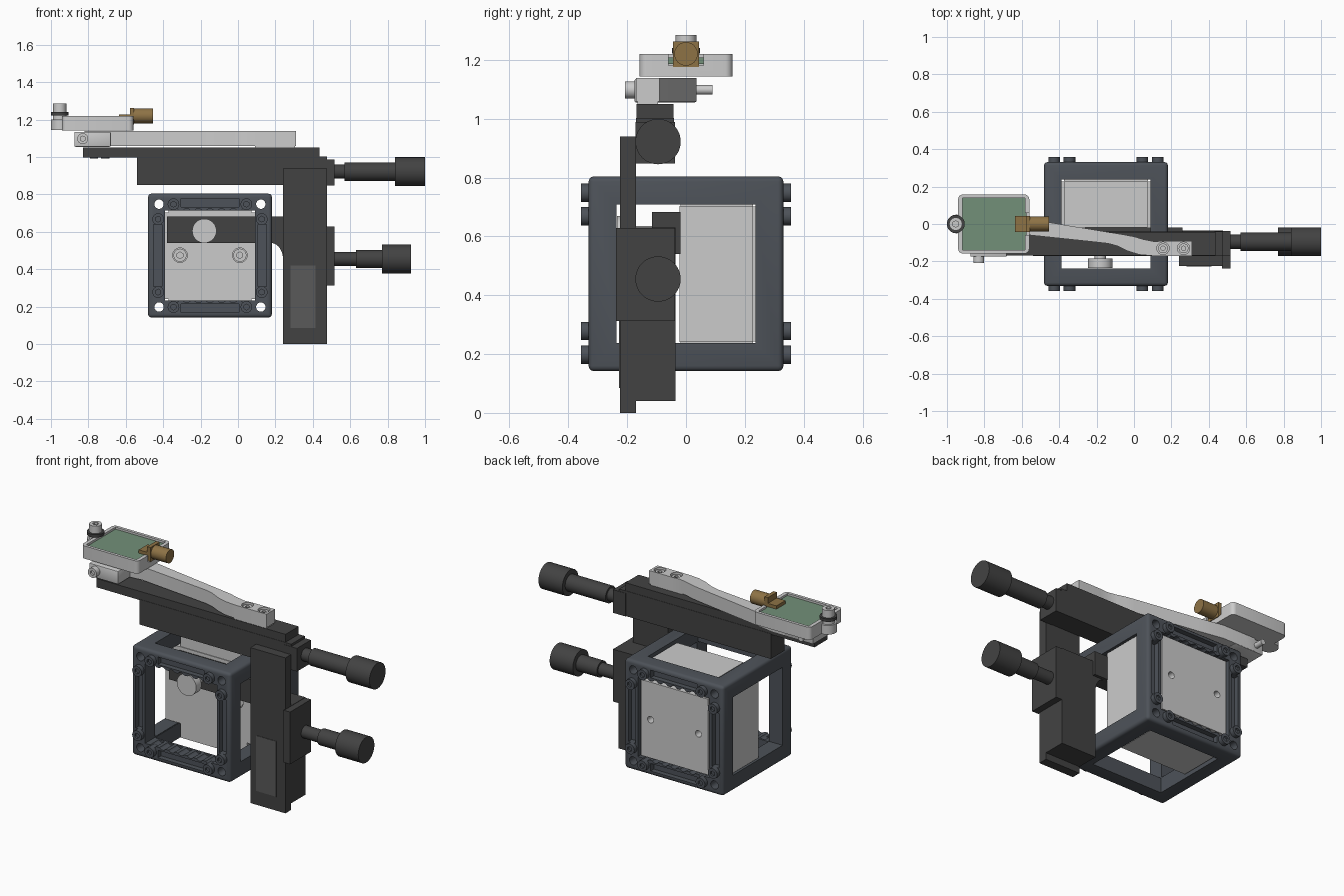
import bpy, bmesh, math
from mathutils import Matrix, Vector

if "Cube" in bpy.data.objects:
    bpy.data.objects.remove(bpy.data.objects["Cube"])


def material(name, rgb):
    m = bpy.data.materials.new(name)
    m.diffuse_color = (*rgb, 1)
    m.use_nodes = True
    m.node_tree.nodes["Principled BSDF"].inputs["Base Color"].default_value = m.diffuse_color
    return m


FRAME = material("slate", (0.075, 0.085, 0.1))
BLACK = material("black_anodised", (0.055, 0.055, 0.055))
GREEN = material("board_green", (0.17, 0.28, 0.19))
BRASS = material("brass", (0.27, 0.17, 0.06))


def finish(name, bm, mat=None):
    bmesh.ops.recalc_face_normals(bm, faces=bm.faces[:])
    me = bpy.data.meshes.new(name)
    bm.to_mesh(me)
    bm.free()
    ob = bpy.data.objects.new(name, me)
    bpy.context.collection.objects.link(ob)
    if mat:
        me.materials.append(mat)
    return ob


def box(name, x, y, z, mat=None, bevel=0, seg=3):
    """Box from (min, max) ranges, optionally with rounded edges."""
    bm = bmesh.new()
    bmesh.ops.create_cube(bm, size=1)
    for v in bm.verts:
        v.co = Vector([(r[0] + r[1]) / 2 + c * (r[1] - r[0]) for c, r in zip(v.co, (x, y, z))])
    if bevel:
        bmesh.ops.bevel(bm, geom=bm.edges[:], offset=bevel, segments=seg, profile=0.5, affect='EDGES')
    return finish(name, bm, mat)


def cyl(name, axis, a, b, center, r, mat=None, n=32):
    """Cylinder from a to b along an axis; center gives the other two coordinates."""
    bm = bmesh.new()
    rot = {'x': Matrix.Rotation(math.pi / 2, 4, 'Y'), 'y': Matrix.Rotation(math.pi / 2, 4, 'X'), 'z': Matrix()}[axis]
    p = list(center)
    p.insert('xyz'.index(axis), (a + b) / 2)
    bmesh.ops.create_cone(bm, cap_ends=True, segments=n, radius1=r, radius2=r, depth=abs(b - a),
                          matrix=Matrix.Translation(p) @ rot)
    return finish(name, bm, mat)


def prism(name, pts, vec, mat=None):
    """Polygon of 3D points extruded along vec."""
    bm = bmesh.new()
    f = bm.faces.new([bm.verts.new(p) for p in pts])
    ext = bmesh.ops.extrude_face_region(bm, geom=[f])
    bmesh.ops.translate(bm, vec=vec, verts=[v for v in ext['geom'] if isinstance(v, bmesh.types.BMVert)])
    return finish(name, bm, mat)


def boolean(ob, others, op='DIFFERENCE'):
    for c in others:
        m = ob.modifiers.new("bool", 'BOOLEAN')
        m.operation, m.solver, m.object = op, 'EXACT', c
        bpy.context.view_layer.objects.active = ob
        bpy.ops.object.modifier_apply(modifier=m.name)
        bpy.data.objects.remove(c)


def socket_screw(name, axis, a, b, center, r, mat=None):
    """Screw head with a hex socket sunk into end b."""
    s = cyl(name, axis, a, b, center, r, mat)
    d = 1 if b > a else -1
    boolean(s, [cyl("socket_cutter", axis, b - d * 0.012, b + d * 0.02, center, r * 0.5, n=6)])
    return s


# Cube cage: rounded block with windows on all six sides
CX, CZ, H = -0.15, 0.473, 0.331
cage = box("cage_frame", (CX - H, CX + H), (-H, H), (CZ - H, CZ + H), FRAME, 0.018)
cutters = []
for axis, w in enumerate((0.236, 0.24, 0.238)):
    rng = [(c - w, c + w) for c in (CX, 0, CZ)]
    rng[axis] = (rng[axis][0] - 0.3, rng[axis][1] + 0.3)
    cutters.append(box("window_cutter", *rng))
for sx in (-1, 1):
    for sz in (-1, 1):
        cutters.append(cyl("rod_hole_cutter", 'y', -0.5, 0.5, (CX + sx * 0.272, CZ + sz * 0.275), 0.025))
for sy in (-1, 1):
    y = (sy * 0.33 - 0.03, sy * 0.33 + 0.03)
    for s in (-1, 1):  # long slots on front and back
        cutters.append(box("slot_cutter", (CX - 0.155, CX + 0.155), y, (CZ + s * 0.282 - 0.023, CZ + s * 0.282 + 0.023)))
        cutters.append(box("slot_cutter", (CX + s * 0.28 - 0.023, CX + s * 0.28 + 0.023), y, (CZ - 0.165, CZ + 0.165)))
        for i in range(7):  # scalloped window edge
            cutters.append(cyl("scallop_cutter", 'y', sy * 0.25, sy * 0.4,
                               (CX + (i - 3) * 0.062, CZ + s * 0.226), 0.025, n=16))
boolean(cage, cutters)

# Cage clamping screws, two per corner on front and back
for sy in (-1, 1):
    for sx in (-1, 1):
        for sz in (-1, 1):
            for dx, dz in ((0.195, 0.275), (0.277, 0.195)):
                socket_screw("cage_screw", 'y', sy * 0.30, sy * 0.357, (CX + sx * dx, CZ + sz * dz), 0.031, FRAME)

# Optic block: its faces fill the windows almost flush on five sides
block = box("optic_block", (-0.374, 0.075), (-0.02, 0.325), (0.243, 0.702))
boolean(block, [box("side_faces", (CX - 0.32, CX + 0.32), (-0.022, 0.226), (0.241, 0.704)),
                box("end_faces", (-0.372, 0.073), (-0.018, 0.228), (CZ - 0.32, CZ + 0.32))], 'UNION')
boolean(block, [cyl("hole_cutter", 'y', 0.22, 0.4, (x, 0.475), 0.02) for x in (-0.31, 0.01)])
boolean(block, [cyl("recess_cutter", 'y', 0.03, -0.1, (x, 0.475), 0.039) for x in (-0.31, 0.01)])
for x in (-0.31, 0.01):
    socket_screw("block_bolt", 'y', 0.04, -0.015, (x, 0.475), 0.035)

# Carrier bar linking block to the vertical stage, with thumb knob and gusset
box("carrier_bar", (-0.38, 0.26), (-0.115, -0.018), (0.54, 0.683), BLACK)
cyl("thumb_knob_neck", 'y', -0.115, -0.19, (-0.18, 0.605), 0.03)
cyl("thumb_knob", 'y', -0.185, -0.235, (-0.18, 0.605), 0.065)
arc = [(0.25, 0.545), (0.18, 0.545)] + [(0.18 + 0.062 * math.sin(t), 0.445 + 0.095 * math.cos(t))
                                      for t in [i * math.pi / 16 for i in range(9)]] + [(0.25, 0.445)]
prism("bar_gusset", [(x, -0.115, z) for x, z in arc], (0, 0.08, 0), BLACK)

# Vertical stage
box("vertical_plate", (0.24, 0.475), (-0.225, -0.17), (0, 0.94), BLACK)
box("vertical_slider", (0.24, 0.475), (-0.171, -0.035), (0.04, 0.63), BLACK)
box("vertical_end_block", (0.47, 0.515), (-0.238, -0.037), (0.312, 0.628), BLACK)
box("vertical_panel", (0.28, 0.415), (-0.228, -0.22), (0.085, 0.42), material("panel_grey", (0.1, 0.1, 0.1)))

# Horizontal stage
box("horizontal_body", (-0.54, 0.475), (-0.17, -0.04), (0.85, 1.002), BLACK)
box("horizontal_slide", (-0.83, 0.435), (-0.168, -0.042), (0.997, 1.05), BLACK)
box("horizontal_end_block", (0.43, 0.515), (-0.172, -0.038), (0.848, 0.988), BLACK)
for x in (-0.77, -0.71):
    cyl("slide_underside_screw", 'z', 0.992, 1.0, (x, -0.105), 0.022, BLACK)

# Micrometers: stepped shafts with a wide thimble
for tag, z, steps in (("upper", 0.922, ((0.51, 0.575, 0.038), (0.57, 0.84, 0.05), (0.84, 1.0, 0.077))),
                      ("lower", 0.455, ((0.51, 0.64, 0.037), (0.63, 0.77, 0.048), (0.77, 0.925, 0.077)))):
    for i, (a, b, r) in enumerate(steps):
        cyl(f"{tag}_micrometer_{i}", 'x', a, b, (-0.095, z), r, BLACK, 48)

# Curved arm
arm = [(0.31, -0.09), (0.16, -0.09), (0.11, -0.094), (0.05, -0.082), (0.0, -0.067), (-0.06, -0.056),
       (-0.45, 0.008), (-0.60, 0.035), (-0.82, 0.035), (-0.82, -0.075), (-0.60, -0.055), (-0.22, -0.095),
       (-0.14, -0.104), (-0.09, -0.117), (-0.03, -0.146), (0.03, -0.164), (0.10, -0.17), (0.31, -0.17)]
arm_ob = prism("arm", [(x, y, 1.058) for x, y in arm], (0, 0, 0.081))
boolean(arm_ob, [cyl("arm_recess_cutter", 'z', 1.115, 1.2, (x, -0.13), 0.033) for x in (0.155, 0.265)])
for x in (0.155, 0.265):
    socket_screw("arm_screw", 'z', 1.1, 1.13, (x, -0.13), 0.026)
box("arm_pad", (0.09, 0.305), (-0.165, -0.095), (1.045, 1.06))

# Clamp at the arm's far end with cross screw
box("clamp_block", (-0.875, -0.68), (-0.175, 0.035), (1.055, 1.135), None, 0.006, 2)
socket_screw("clamp_screw_head", 'y', -0.17, -0.208, (-0.83, 1.098), 0.029)
cyl("clamp_screw_shaft", 'y', 0.03, 0.09, (-0.83, 1.098), 0.016)

# Sensor tray with recess, open notch and rounded lug
T = [(-0.75 + sx * 0.165 + 0.025 * math.cos(a), sy * 0.133 + 0.025 * math.sin(a), 1.143)
     for sx, sy, a0 in ((1, 1, 0), (-1, 1, 1), (-1, -1, 2), (1, -1, 3))
     for a in [(a0 + i / 5) * math.pi / 2 for i in range(6)]]
tray = prism("sensor_tray", T, (0, 0, 0.077))
boolean(tray, [box("recess_cutter", (-0.918, -0.582), (-0.14, 0.14), (1.19, 1.3)),
               box("notch_cutter", (-0.6, -0.5), (-0.06, 0.06), (1.18, 1.3))])
cyl("tray_lug", 'z', 1.145, 1.2, (-0.95, 0), 0.05)
box("circuit_board", (-0.917, -0.575), (-0.139, 0.139), (1.185, 1.208), GREEN)
cyl("lug_collar", 'z', 1.195, 1.225, (-0.953, 0), 0.037)
cyl("lug_washer", 'z', 1.222, 1.24, (-0.953, 0), 0.048, BLACK)
socket_screw("lug_screw", 'z', 1.24, 1.285, (-0.953, 0), 0.035)

# Brass coaxial connector
box("connector_foot", (-0.635, -0.56), (-0.043, 0.043), (1.205, 1.228), BRASS)
box("connector_flange", (-0.578, -0.555), (-0.044, 0.044), (1.175, 1.263), BRASS)
cyl("connector_barrel", 'x', -0.56, -0.455, (0, 1.22), 0.04, BRASS)

# Smooth round surfaces, keep hard edges
for o in bpy.data.objects:
    o.select_set(True)
bpy.context.view_layer.objects.active = cage
bpy.ops.object.shade_smooth_by_angle(angle=math.radians(35))
